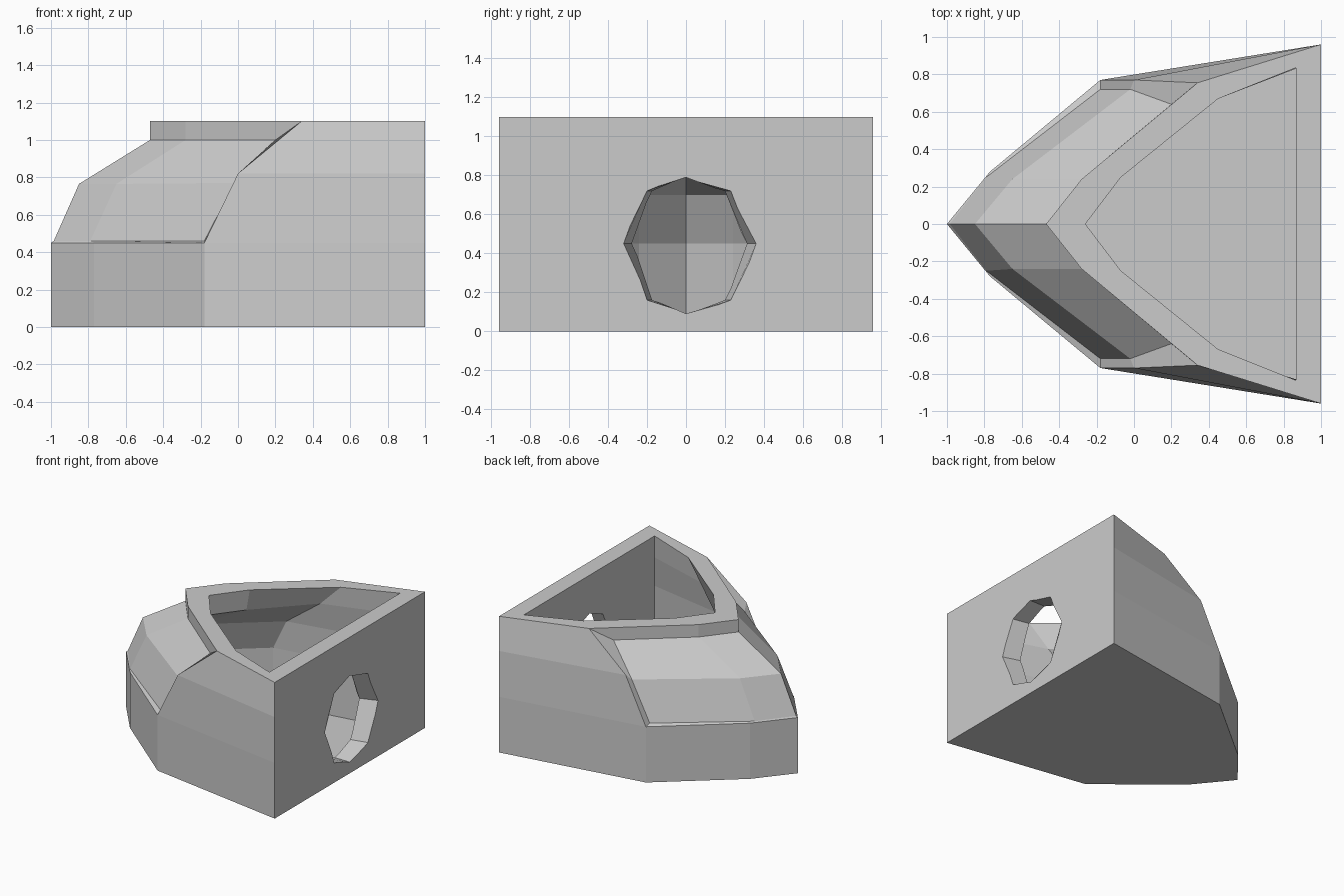
import bpy, bmesh

if "Cube" in bpy.data.objects:
    bpy.data.objects.remove(bpy.data.objects["Cube"])


def ring(half):
    """Half outline (nose first, on y=0) mirrored into a closed ring."""
    return [(x, -y, z) for x, y, z in reversed(half[1:])] + half


def flat(z, *pts):
    """Four plan points at one height; the side point is doubled for the panel frame."""
    n, k, s, b = [(x, y, z) for x, y in pts]
    return [n, k, s, s, b]


def make_object(name, bm):
    bmesh.ops.recalc_face_normals(bm, faces=bm.faces)
    mesh = bpy.data.meshes.new(name)
    bm.to_mesh(mesh)
    bm.free()
    ob = bpy.data.objects.new(name, mesh)
    bpy.context.collection.objects.link(ob)
    return ob


# Outline stations: nose, knuckle, side, back corner
base = [(-1, 0), (-.77, .28), (-.18, .77), (1, .96)]
inner = [(-.87, 0), (-.67, .24), (-.155, .67), (.865, .83)]
low, mid, high = (-.18, .77, .45), (0, .77, .82), (.34, .755, 1.1)

# Rings run up the outside, over the top rim, and down the inside
rings = [
    flat(0, *base),
    flat(.45, *base),
    [(-.985, 0, .46), (-.79, .25, .46), (-.18, .72, .46), low, (1, .96, .45)],
    [(-.85, 0, .765), (-.65, .24, .765), (-.02, .72, .77), mid, (1, .96, .82)],
    [(-.47, 0, 1), (-.28, .24, 1), (.2, .64, 1), high, (1, .96, 1.1)],
    [(-.47, 0, 1.1), (-.28, .24, 1.1), high, high, (1, .96, 1.1)],
    flat(1.1, (-.26, 0), (-.07, .25), (.45, .67), (.865, .835)),
    flat(.93, (-.29, 0), (-.1, .25), (.28, .65), (.865, .83)),
    flat(.7, (-.74, 0), (-.54, .24), (-.03, .66), (.865, .83)),
    flat(.45, *inner),
    flat(0, *inner),
]

# Hull shell
bm = bmesh.new()
loops = [[bm.verts.new(p) for p in ring(r)] for r in rings]
n = len(loops[0])
for i, a in enumerate(loops):
    b = loops[(i + 1) % len(loops)]
    for j in range(n):
        k = (j + 1) % n
        bm.faces.new((a[j], a[k], b[k], b[j]))
bmesh.ops.remove_doubles(bm, verts=bm.verts, dist=1e-4)
hull = make_object("hull_shell", bm)

# Tapered eight-sided port through the back wall
outer_port = [(0, .79), (.23, .72), (.36, .45), (.23, .16),
              (0, .09), (-.2, .16), (-.32, .45), (-.2, .72)]
bm = bmesh.new()
ends = []
for x in (1.1, .8):
    f = 1 - .13 * (1 - x) / .135
    ends.append([bm.verts.new((x, y * f, z)) for y, z in outer_port])
for j in range(8):
    k = (j + 1) % 8
    bm.faces.new((ends[0][j], ends[0][k], ends[1][k], ends[1][j]))
bm.faces.new(ends[0])
bm.faces.new(ends[1])
cutter = make_object("port_cutter", bm)
cutter.hide_render = True
cut = hull.modifiers.new("port", 'BOOLEAN')
cut.operation = 'DIFFERENCE'
cut.solver = 'EXACT'
cut.object = cutter
bpy.context.view_layer.objects.active = hull
bpy.ops.object.modifier_apply(modifier=cut.name)
bpy.data.objects.remove(cutter)

# Floor closing the bottom of the cavity
bm = bmesh.new()
bm.faces.new([bm.verts.new(p) for p in ring([(x, y, 0) for x, y in inner])])
floor = make_object("floor", bm)
if floor.data.polygons[0].normal.z < 0:
    floor.data.flip_normals()
